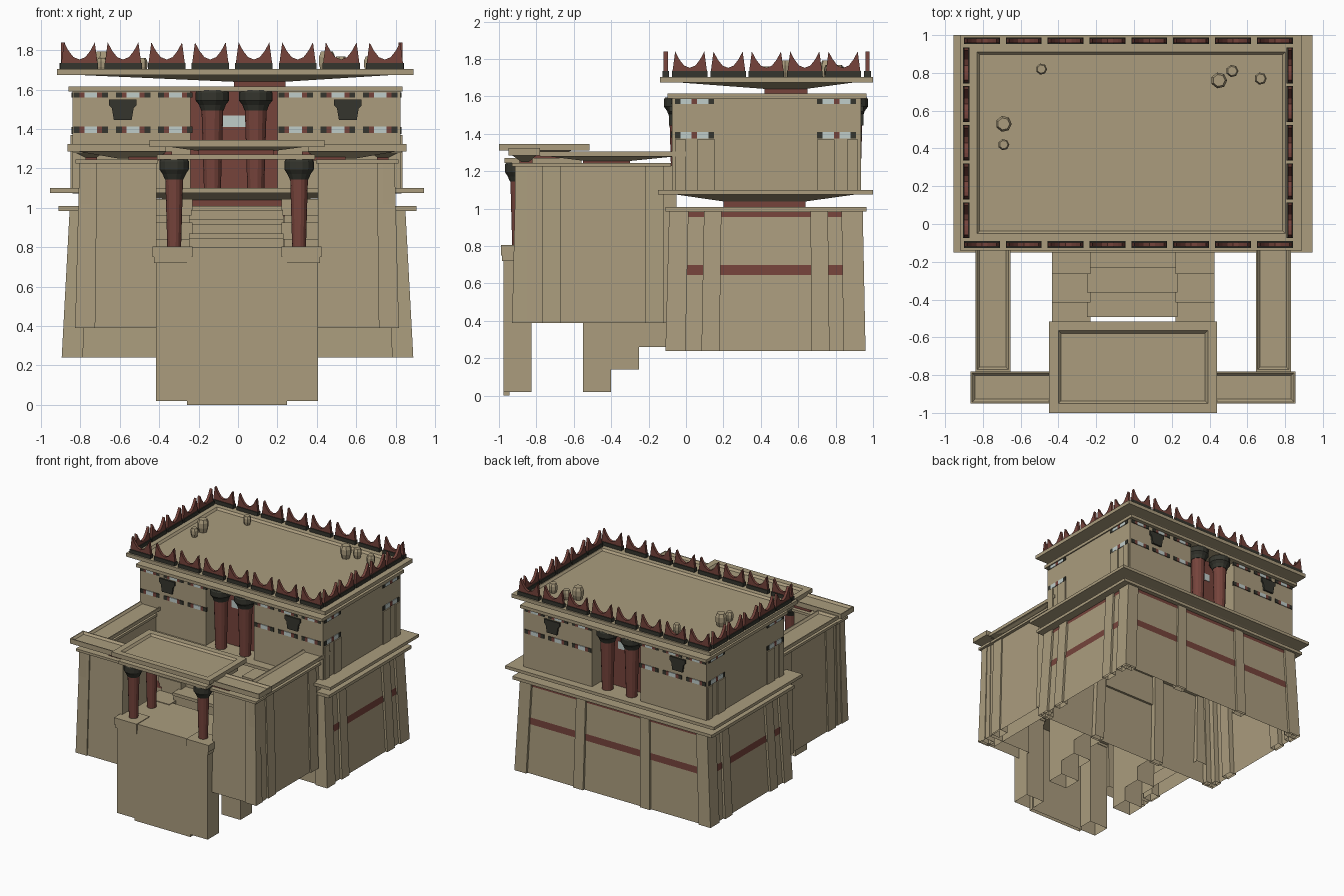
import bpy, bmesh, math

if "Cube" in bpy.data.objects:
    bpy.data.objects.remove(bpy.data.objects["Cube"])

def mat(name, c):
    m = bpy.data.materials.new(name)
    m.diffuse_color = (*c, 1)
    m.use_nodes = True
    m.node_tree.nodes["Principled BSDF"].inputs["Base Color"].default_value = m.diffuse_color
    return m

TAN = mat("sandstone", (0.405, 0.335, 0.208))
RED = mat("dark_red", (0.18, 0.057, 0.044))
DARK = mat("charcoal_green", (0.035, 0.036, 0.027))
PALE = mat("pale_blue_white", (0.53, 0.61, 0.59))

def finish(bm, name, m):
    bmesh.ops.recalc_face_normals(bm, faces=bm.faces)
    me = bpy.data.meshes.new(name)
    bm.to_mesh(me)
    bm.free()
    me.materials.append(m)
    ob = bpy.data.objects.new(name, me)
    bpy.context.collection.objects.link(ob)
    return ob

def frustum(name, a, b, z0, z1, m=TAN, recess=None, caps=True):
    """Block between rectangle a (x0,x1,y0,y1) at z0 and b at z1, optional sunken top.
    Blocks standing low are hollow underneath, like the rest of the base."""
    bm = bmesh.new()
    rings = []
    for (x0, x1, y0, y1), z in ((a, z0), (b, z1)):
        rings.append([bm.verts.new((x, y, z)) for x, y in ((x0, y0), (x1, y0), (x1, y1), (x0, y1))])
    if caps and z0 > .41:
        bm.faces.new(rings[0][::-1])
    if caps:
        top = bm.faces.new(rings[1])
    for i in range(4):
        j = (i + 1) % 4
        bm.faces.new((rings[0][i], rings[0][j], rings[1][j], rings[1][i]))
    if recess:
        bm.normal_update()
        bmesh.ops.inset_region(bm, faces=[top], thickness=recess[0])
        bm.normal_update()
        bmesh.ops.inset_region(bm, faces=[top], thickness=0.02, depth=-recess[1])
    return finish(bm, name, m)

def box(name, x0, x1, y0, y1, z0, z1, m=TAN, recess=None):
    r = (x0, x1, y0, y1)
    return frustum(name, r, r, z0, z1, m, recess)

def prism(name, pts, pos, depth, m, along_y=False):
    """Upright profile (u, z) centred at pos, extruded through its thickness."""
    bm = bmesh.new()
    x, y, z = pos
    def put(u, v, d):
        return bm.verts.new((x + d, y + u, z + v) if along_y else (x + u, y + d, z + v))
    f = [put(u, v, -depth / 2) for u, v in pts]
    b = [put(u, v, depth / 2) for u, v in pts]
    bm.faces.new(f)
    bm.faces.new(b)
    for i in range(len(f)):
        j = (i + 1) % len(f)
        bm.faces.new((f[i], f[j], b[j], b[i]))
    return finish(bm, name, m)

def lathe(name, x, y, prof, m, n=14):
    bm = bmesh.new()
    rings = [[bm.verts.new((x + r * math.cos(2 * math.pi * i / n), y + r * math.sin(2 * math.pi * i / n), z))
              for i in range(n)] for r, z in prof]
    bm.faces.new(rings[0])
    bm.faces.new(rings[-1])
    for a, b in zip(rings, rings[1:]):
        for i in range(n):
            j = (i + 1) % n
            bm.faces.new((a[i], a[j], b[j], b[i]))
    return finish(bm, name, m)

def grow(r, d):
    return (r[0] - d, r[1] + d, r[2] - d, r[3] + d)

def lerp(a, b, t):
    return tuple(p + (q - p) * t for p, q in zip(a, b))

def column(name, x, y, z0, z1, r, cap):
    """Shaft narrowing downward under a cushion capital."""
    h = 0.10
    lathe(name + "_shaft", x, y, [(r * .78, z0), (r, z1 - h)], RED)
    lathe(name + "_capital", x, y, [(r * 1.05, z1 - h), (cap * .8, z1 - h * .72), (cap, z1 - h * .5),
                                    (cap, z1 - h * .1), (cap * .92, z1)], DARK)

def cornice(name, lo, hi, zs, core, recess=None):
    """Lower slab, inverted shallow wedge on a red core, upper slab."""
    box(name + "_lower", *lo, zs[0], zs[1])
    box(name + "_core", *core, zs[1], zs[2] - .005, RED)
    frustum(name + "_wedge", grow(core, -.02), grow(hi, -.1), zs[1] + .4 * (zs[2] - zs[1]), zs[2])
    box(name + "_upper", *hi, zs[2], zs[3], TAN, recess)

# lower storey: battered body, pilasters and red bands
B, T = (-.895, .89, -.11, .96), (-.855, .85, -.09, .945)
Z0, Z1 = .24, .985
frustum("lower_body", grow(B, -.018), grow(T, -.018), Z0, Z1)
for z0, z1 in ((.645, .70), (.955, .982)):
    a, b = [grow(lerp(B, T, (z - Z0) / (Z1 - Z0)), -.012) for z in (z0, z1)]
    frustum("lower_red_band", a, b, z0, z1, RED, caps=False)

def pilaster(f0, f1, side):
    rects = []
    for r in (B, T):
        if side in "LR":
            y0, y1 = r[2] + f0 * (r[3] - r[2]), r[2] + f1 * (r[3] - r[2])
            rects.append((r[0], r[0] + .06, y0, y1) if side == "L" else (r[1] - .06, r[1], y0, y1))
        else:
            x0, x1 = r[0] + f0 * (r[1] - r[0]), r[0] + f1 * (r[1] - r[0])
            rects.append((x0, x1, r[2], r[2] + .06) if side == "F" else (x0, x1, r[3] - .06, r[3]))
    frustum("lower_pilaster", *rects, Z0, Z1)

for s in "LR":
    for f in ((0, .1), (.18, .27), (.73, .82), (.89, 1)):
        pilaster(*f, s)
for s in "FB":
    for f in ((0, .06), (.31, .36), (.65, .70), (.94, 1)):
        pilaster(*f, s)
cornice("lower_cornice", (-.91, .905, -.11, .965), (-.955, .945, -.15, 1.0),
        (.985, 1.01, 1.075, 1.10), (-.24, .22, .2, .64))

# upper storey: two tan wings around a red centre porch front and back
YF, YB = -.075, .935
for n, x0, x1 in (("left", -.84, -.24), ("right", .20, .825)):
    box(n + "_upper_wing", x0, x1, YF, YB, 1.09, 1.595)
    cx = (x0 + x1) / 2
    xw = x0 if n == "left" else x1
    for y0, y1 in ((-.06, .0), (.06, .155), (.70, .795), (.86, .92)):
        box(n + "_upper_pilaster", xw - .01, xw + .01, y0, y1, 1.09, 1.37)
    for y in (YF, YB):  # dark emblem on each wall
        prism("wall_emblem", [(-.045, 0), (.045, 0), (.055, .06), (.07, .075), (.07, .105), (-.07, .105),
                              (-.07, .075), (-.055, .06)], (cx + (.045 if n == "right" else -.045), y, 1.445), .03, DARK)
        for z0, z1 in ((1.38, 1.412), (1.56, 1.585)):  # coloured tile bands
            for g in range(3):
                xs = x0 + .005 + g * .215
                for w, m in ((.03, DARK), (.025, RED), (.065, PALE), (.025, RED), (.03, DARK)):
                    box("front_tile", xs, xs + w, y - .006, y + .006, z0, z1, m)
                    xs += w
    for z0, z1 in ((1.375, 1.41), (1.56, 1.585)):
        for ys in (-.06, .70):
            for w, m in ((.03, DARK), (.06, PALE), (.03, RED), (.06, PALE), (.03, DARK)):
                box("side_tile", xw - .006, xw + .006, ys, ys + w, z0, z1, m)
                ys += w
box("porch_red_wall", -.24, .20, .05, .81, 1.09, 1.595, RED)
for y in (.05, .81):
    box("porch_pale_panel", -.09, .05, y - .004, y + .004, 1.41, 1.47, PALE)
for x in (-.13, .09):
    for y in (-.035, .89):
        column("upper_column", x, y, 1.09, 1.595, .055, .085)

# roof cornice with sunken deck
cornice("roof_cornice", (-.86, .835, -.1, .965), (-.92, .89, -.14, 1.0),
        (1.59, 1.615, 1.675, 1.705), (-.02, .24, .42, .65), (.125, .016))

# horned battlements around the roof
horn = [(-.092, 0), (.092, 0), (.078, .105), (.055, .062), (.03, .03), (0, .018),
        (-.03, .03), (-.055, .062), (-.078, .105)]
def battlement(x, y, side):
    a, b = (.018, .095) if side else (.095, .018)
    box("battlement_base", x - a, x + a, y - b, y + b, 1.70, 1.735, DARK)
    prism("battlement_horns", horn, (x, y, 1.735), .022, RED, side)

for i in range(8):
    for y in (-.108, .97):
        battlement(-.805 + i * .2215, y, False)
for i in range(5):
    for x in (-.888, .825):
        battlement(x, .02 + i * .205, True)

# small pots on the roof
for x, y, r in ((-.49, .82, .03), (.45, .76, .043), (.52, .81, .033), (.67, .77, .033),
                (-.69, .53, .043), (-.69, .42, .03)):
    z = 1.685
    lathe("roof_pot", x, y, [(r * .7, z), (r, z + r), (r, z + 1.9 * r), (r * .75, z + 2.5 * r)], TAN, 7)

# forecourt: side walls, front walls, cornices, mirrored
def mx(s, a, b):
    return tuple(sorted((s * a - .005, s * b - .005)))

for s, n in ((-1, "left"), (1, "right")):
    frustum(n + "_court_wall", (*mx(s, .68, .81), -.9, -.05), (*mx(s, .69, .79), -.89, -.05), .39, 1.23)
    for y0, y1 in ((-.915, -.85), (-.77, -.67), (-.22, -.12)):
        frustum("court_pilaster", (*mx(s, .74, .822), y0, y1), (*mx(s, .74, .80), y0, y1), .39, 1.23)
    box(n + "_court_cornice_low", *mx(s, .675, .815), -.90, -.08, 1.225, 1.245)
    box(n + "_court_core", *mx(s, .71, .77), -.55, -.3, 1.24, 1.28, RED)
    frustum(n + "_court_wedge", (*mx(s, .72, .76), -.5, -.35), (*mx(s, .68, .82), -.74, -.05), 1.25, 1.28)
    box(n + "_court_cornice_top", *mx(s, .65, .835), -.78, .02, 1.278, 1.305, TAN, (.012, .016))
    # front walls
    frustum(n + "_front_wall", (*mx(s, .41, .815), -.92, -.80), (*mx(s, .41, .795), -.90, -.81), .39, 1.23)
    frustum(n + "_front_pilaster", (*mx(s, .72, .822), -.93, -.85), (*mx(s, .71, .80), -.91, -.85), .39, 1.23)
    box(n + "_front_cornice_low", *mx(s, .40, .82), -.93, -.79, 1.225, 1.245)
    box(n + "_front_core", *mx(s, .33, .55), -.89, -.82, 1.24, 1.285, RED)
    frustum(n + "_front_wedge", (*mx(s, .4, .6), -.88, -.84), (*mx(s, .36, .8), -.93, -.80), 1.25, 1.285)
    box(n + "_front_cornice_top", *mx(s, .36, .86), -.95, -.78, 1.285, 1.325, TAN, (.012, .016))
    # piers: one at the front, three climbing beside the stairs
    for y, z in ((-.975, .02), (-.55, .02), (-.40, .14), (-.25, .26)):
        box(n + "_pier", *mx(s, .24, .412), y, y + .15, z, z + .70)
        box(n + "_pier_band", *mx(s, .23, .422), y - .008, y + .15, z + .70, z + .73)
        box(n + "_pier_cap", *mx(s, .225, .43), y - .015, y + .155, z + .73, z + .785)
    for y in (-.895, -.66):
        column(n + "_porch_column", s * .317 - .007, y, .80, 1.245, .045, .075)

# entrance porch: screen, floor, stairs and roof slabs
box("porch_front_screen", -.26, .25, -.976, -.945, 0, .80)
box("porch_floor", -.41, .40, -.96, -.52, .77, .80)
for i in range(3):
    y = -.48 + i * .13
    box("stair_step", -.25, .23, y, y + .16, .60 + i * .07, .845 + i * .07)
    box("stair_nosing", -.25, .23, y - .012, y + .16, .845 + i * .07, .87 + i * .07)
cornice("porch_roof", (-.41, .39, -.97, -.56), (-.45, .44, -1.0, -.515),
        (1.245, 1.27, 1.31, 1.345), (-.2, .18, -.85, -.65), (.07, .016))
